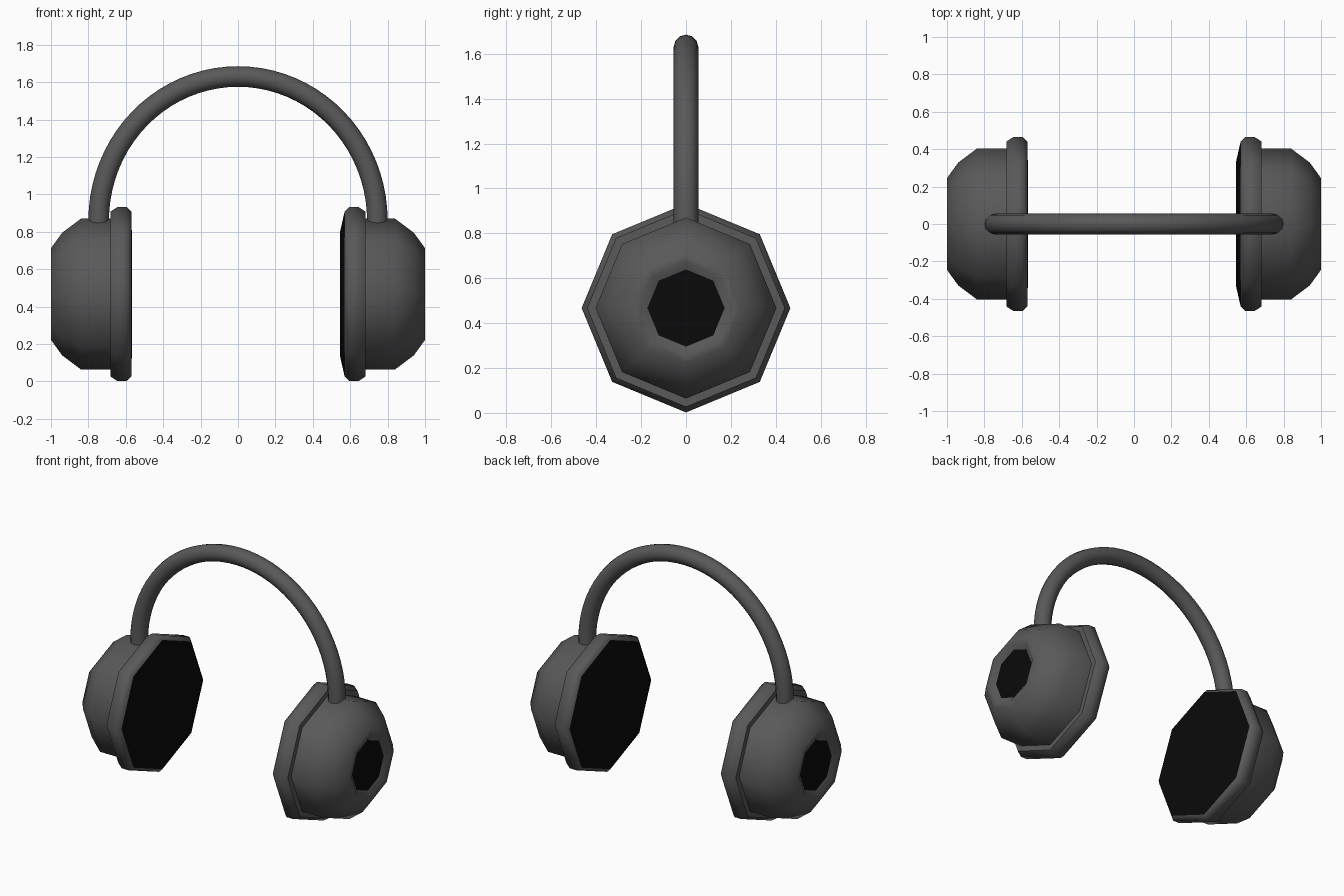
import bpy, bmesh, math

if "Cube" in bpy.data.objects:
    bpy.data.objects.remove(bpy.data.objects["Cube"])

SIDES = 8
CUP_Z = 0.467


def material(name, v):
    m = bpy.data.materials.new(name)
    m.diffuse_color = (v, v, v, 1)
    m.use_nodes = True
    m.node_tree.nodes["Principled BSDF"].inputs["Base Color"].default_value = m.diffuse_color
    return m


GREY = material("dark_grey", 0.1)
BLACK = material("black", 0.003)


def finish(ob, mat, angle):
    ob.data.materials.append(mat)
    bpy.ops.object.select_all(action='DESELECT')
    ob.select_set(True)
    bpy.context.view_layer.objects.active = ob
    bpy.ops.object.shade_smooth_by_angle(angle=math.radians(angle))


def lathe(name, profile, side, mat, closed=False):
    """Octagonal revolve of (x, radius) points around the ear axis."""
    bm = bmesh.new()
    rings = []
    for x, r in profile:
        if r == 0:
            rings.append([bm.verts.new((side * x, 0, CUP_Z))] * SIDES)
            continue
        rings.append([bm.verts.new((side * x,
                                    r * math.sin(i * math.tau / SIDES),
                                    CUP_Z + r * math.cos(i * math.tau / SIDES)))
                      for i in range(SIDES)])
    pairs = list(zip(rings, rings[1:]))
    if closed:
        pairs.append((rings[-1], rings[0]))
    for a, b in pairs:
        for i in range(SIDES):
            j = (i + 1) % SIDES
            bm.faces.new(list(dict.fromkeys((a[i], a[j], b[j], b[i]))))
    bmesh.ops.recalc_face_normals(bm, faces=bm.faces)
    # open discs must face along the ear axis
    if len(profile) < 4:
        out = side if profile[0][0] > 0.8 else -side
        if sum(f.normal.x for f in bm.faces) * out < 0:
            bmesh.ops.reverse_faces(bm, faces=bm.faces)
    me = bpy.data.meshes.new(name)
    bm.to_mesh(me)
    bm.free()
    ob = bpy.data.objects.new(name, me)
    bpy.context.collection.objects.link(ob)
    finish(ob, mat, 50)


for label, s in (("left", -1), ("right", 1)):
    # outer shell with a shallow recess in the end
    lathe(label + "_cup", [(0.62, 0), (0.62, 0.403), (0.84, 0.403), (0.94, 0.328),
                           (1.0, 0.245), (1.0, 0.205), (0.975, 0.172), (0.975, 0)], s, GREY)
    # black inset in the outer end
    lathe(label + "_inset", [(0.978, 0.172), (0.978, 0)], s, BLACK)
    # cushion ring
    lathe(label + "_cushion", [(0.683, 0.38), (0.683, 0.44), (0.645, 0.465), (0.595, 0.465),
                               (0.57, 0.44), (0.57, 0.38)], s, GREY, closed=True)
    # black ear pad; the right one sits a little prouder
    pad = [(0.57, 0.44), (0.545, 0.33), (0.545, 0)] if s > 0 else \
          [(0.57, 0.44), (0.566, 0.24), (0.566, 0)]
    lathe(label + "_ear_pad", pad, s, BLACK)

# headband: round tube along a half ellipse
curve = bpy.data.curves.new("headband", 'CURVE')
curve.dimensions = '3D'
curve.bevel_depth = 0.055
curve.bevel_resolution = 4
curve.use_fill_caps = True
arc = [(-0.745 * math.cos(math.pi * i / 40), 0.86 + 0.77 * math.sin(math.pi * i / 40))
       for i in range(41)]
arc = [(-0.745, 0.82)] + arc + [(0.745, 0.82)]
spline = curve.splines.new('POLY')
spline.points.add(len(arc) - 1)
for p, (x, z) in zip(spline.points, arc):
    p.co = (x, 0, z, 1)
tmp = bpy.data.objects.new("headband_path", curve)
bpy.context.collection.objects.link(tmp)
bpy.context.view_layer.update()
mesh = bpy.data.meshes.new_from_object(tmp.evaluated_get(bpy.context.evaluated_depsgraph_get()))
bpy.data.objects.remove(tmp)
band = bpy.data.objects.new("headband", mesh)
bpy.context.collection.objects.link(band)
mesh.materials.clear()
finish(band, GREY, 50)
